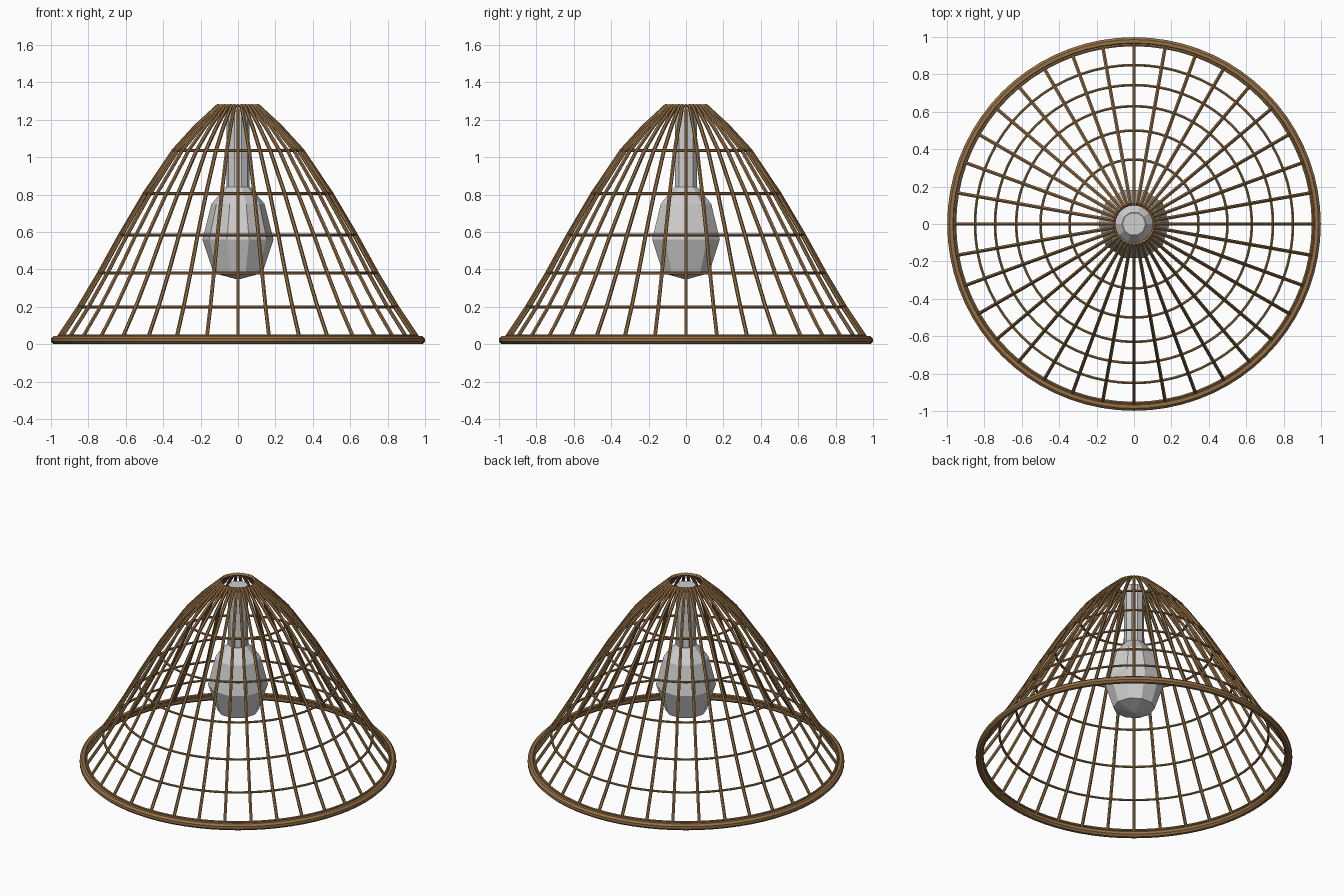
import bpy, bmesh, math

if "Cube" in bpy.data.objects:
    bpy.data.objects.remove(bpy.data.objects["Cube"])

def material(name, color):
    m = bpy.data.materials.new(name)
    m.diffuse_color = (*color, 1)
    m.use_nodes = True
    m.node_tree.nodes["Principled BSDF"].inputs["Base Color"].default_value = m.diffuse_color
    return m

BROWN = material("warm brown", (0.30, 0.165, 0.062))
GREY = material("light grey", (0.62, 0.62, 0.62))

def add_mesh(name, bm, mat):
    bmesh.ops.recalc_face_normals(bm, faces=bm.faces)
    me = bpy.data.meshes.new(name)
    bm.to_mesh(me)
    bm.free()
    me.materials.append(mat)
    ob = bpy.data.objects.new(name, me)
    bpy.context.collection.objects.link(ob)
    return ob

def lathe(name, profile, sides, mat, closed=False):
    """Spin (radius, z) points about the z axis; a closed profile makes a ring."""
    bm = bmesh.new()
    rows = []
    for r, z in profile:
        if r == 0:
            rows.append([bm.verts.new((0, 0, z))] * sides)
        else:
            rows.append([bm.verts.new((r * math.cos(math.tau * i / sides),
                                       r * math.sin(math.tau * i / sides), z))
                         for i in range(sides)])
    pairs = list(zip(rows, rows[1:]))
    if closed:
        pairs.append((rows[-1], rows[0]))
    for a, b in pairs:
        for i in range(sides):
            j = (i + 1) % sides
            quad = list(dict.fromkeys((a[i], a[j], b[j], b[i])))
            bm.faces.new(quad)
    return add_mesh(name, bm, mat)

def ring(name, radius, z, thick, sides):
    section = [(radius + thick * math.cos(math.tau * (k + 0.5) / sides),
                z + thick * math.sin(math.tau * (k + 0.5) / sides))
               for k in range(sides)]
    return lathe(name, section, 72, BROWN, closed=True)

# Shade outline from the rim to the top opening
OUTLINE = [(0.96, 0.035), (0.85, 0.20), (0.743, 0.38), (0.63, 0.585),
           (0.50, 0.805), (0.345, 1.035), (0.228, 1.163), (0.104, 1.277)]

# Bottom rim and the thin hoops
ring("rim", 0.977, 0.022, 0.0235, 8)
ring("rim_hoop", 0.957, 0.043, 0.008, 6)
for n, (r, z) in enumerate(OUTLINE[1:6]):
    ring(f"hoop_{n + 1}", r, z, 0.008, 6)

# Ribs: six-sided rods swept along the outline, repeated around the axis
RIBS, THICK, SIDES = 36, 0.0105, 6
bm = bmesh.new()
for n in range(RIBS):
    a = math.tau * n / RIBS
    ca, sa = math.cos(a), math.sin(a)
    rows = []
    for k, (r, z) in enumerate(OUTLINE):
        p, q = OUTLINE[max(k - 1, 0)], OUTLINE[min(k + 1, len(OUTLINE) - 1)]
        dr, dz = q[0] - p[0], q[1] - p[1]
        length = math.hypot(dr, dz)
        nr, nz = dz / length, -dr / length
        row = []
        for s in range(SIDES):
            t = math.tau * s / SIDES
            out, side = THICK * math.cos(t), THICK * math.sin(t)
            rr = r + nr * out
            row.append(bm.verts.new((rr * ca - side * sa, rr * sa + side * ca,
                                     z + nz * out)))
        rows.append(row)
    for u, v in zip(rows, rows[1:]):
        for s in range(SIDES):
            t = (s + 1) % SIDES
            bm.faces.new((u[s], u[t], v[t], v[s]))
    bm.faces.new(rows[0])
    bm.faces.new(rows[-1])
add_mesh("ribs", bm, BROWN)

# Faceted bulb and its stem
lathe("bulb", [(0, 0.345), (0.13, 0.38), (0.19, 0.56), (0.142, 0.75),
               (0.065, 0.84), (0, 0.84)], 10, GREY)
lathe("stem", [(0, 0.83), (0.062, 0.83), (0.062, 1.25), (0, 1.25)], 10, GREY)
